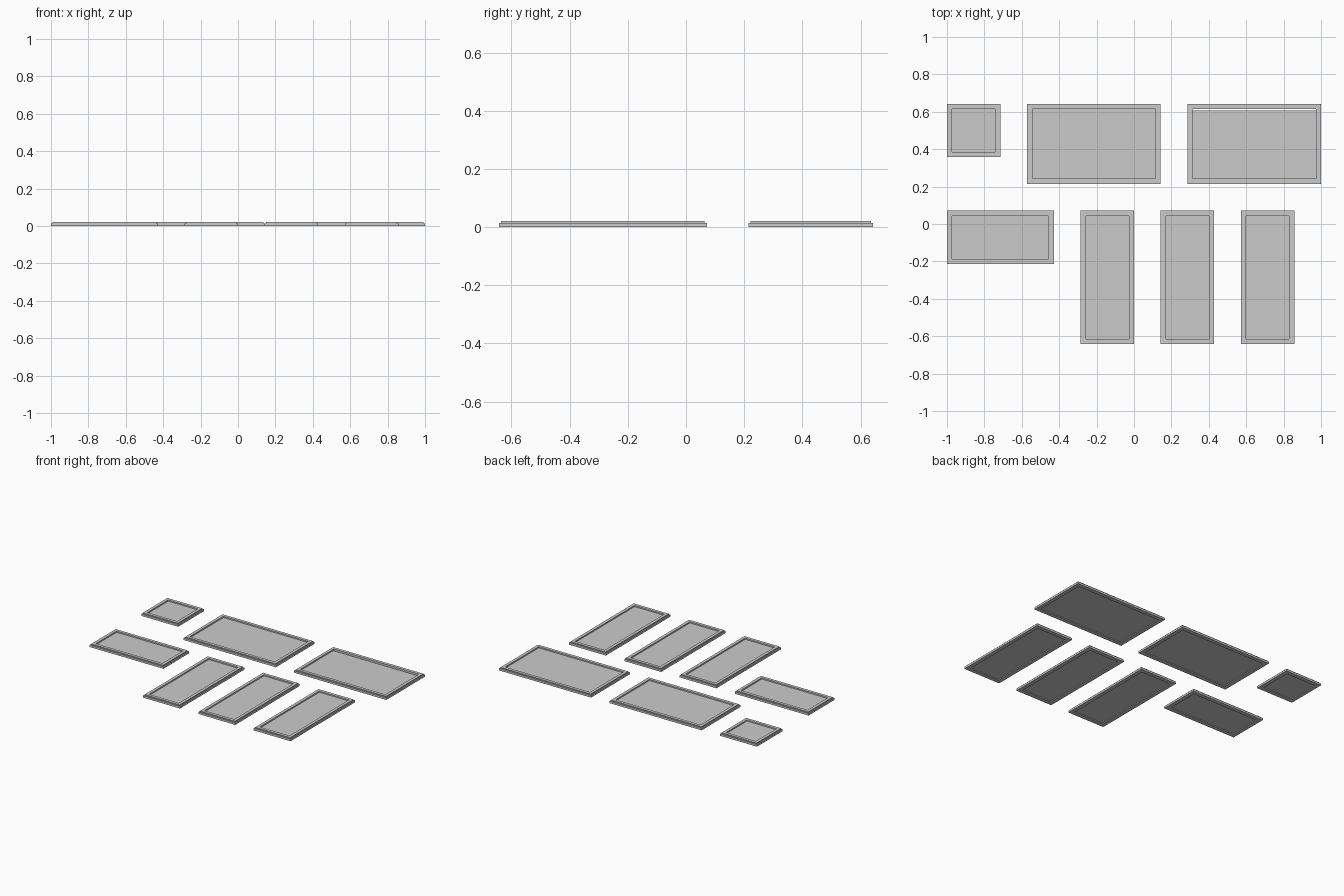
import bpy, bmesh

if "Cube" in bpy.data.objects:
    bpy.data.objects.remove(bpy.data.objects["Cube"])

U = 1 / 7          # layout grid step
RIM = 0.028        # frame width
STEP = 0.007       # inset of the upper tier
Z_STEP, Z_TOP = 0.014, 0.021


def new_object(name, bm):
    bmesh.ops.recalc_face_normals(bm, faces=bm.faces)
    mesh = bpy.data.meshes.new(name)
    bm.to_mesh(mesh)
    bm.free()
    obj = bpy.data.objects.new(name, mesh)
    bpy.context.collection.objects.link(obj)
    return obj


def frame(name, x0, x1, y0, y1):
    # Sweep a stepped (inset, z) profile around the rectangle
    profile = [(0, 0), (0, Z_STEP), (STEP, Z_STEP), (STEP, Z_TOP),
               (RIM, Z_TOP), (RIM, 0)]
    bm = bmesh.new()
    loops = []
    for d, z in profile:
        corners = [(x0 + d, y0 + d), (x1 - d, y0 + d),
                   (x1 - d, y1 - d), (x0 + d, y1 - d)]
        loops.append([bm.verts.new((x, y, z)) for x, y in corners])
    for a, b in zip(loops, loops[1:] + loops[:1]):
        for i in range(4):
            j = (i + 1) % 4
            bm.faces.new((a[i], a[j], b[j], b[i]))
    return new_object(name, bm)


def panel(name, x0, x1, y0, y1, z0=0.006, z1=0.012):
    bm = bmesh.new()
    bmesh.ops.create_cube(bm, size=1)
    for v in bm.verts:
        v.co = ((x0 + x1) / 2 + v.co.x * (x1 - x0),
                (y0 + y1) / 2 + v.co.y * (y1 - y0),
                z0 if v.co.z < 0 else z1)
    return new_object(name, bm)


# Trays: name, left, top, width, depth in grid steps, gap at the panel's back edge
trays = [
    ("square_tray", -7, 4.5, 2, 2, 0),
    ("wide_tray_left", -4, 4.5, 5, 3, 0),
    ("wide_tray_right", 2, 4.5, 5, 3, 0.008),
    ("short_tray", -7, 0.5, 4, 2, 0),
    ("long_tray_1", -2, 0.5, 2, 5, 0),
    ("long_tray_2", 1, 0.5, 2, 5, 0),
    ("long_tray_3", 4, 0.5, 2, 5, 0),
]
for name, left, top, w, d, gap in trays:
    x0, x1 = left * U, (left + w) * U
    y0, y1 = (top - d) * U, top * U
    frame(name + "_frame", x0, x1, y0, y1)
    panel(name + "_panel", x0 + RIM, x1 - RIM, y0 + RIM, y1 - RIM - gap)
